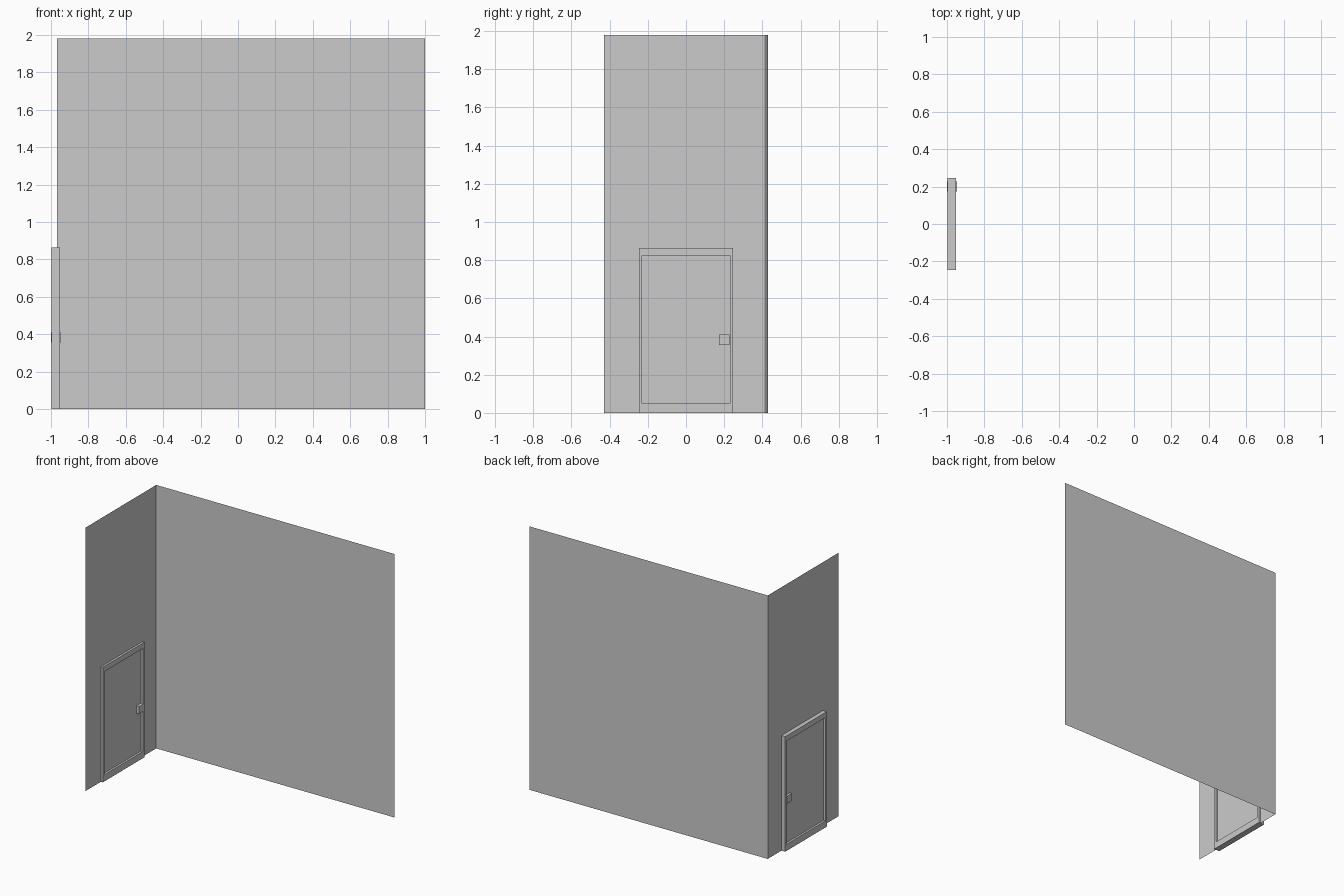
import bpy, bmesh

if "Cube" in bpy.data.objects:
    bpy.data.objects.remove(bpy.data.objects["Cube"])

def mesh_object(name, bm):
    me = bpy.data.meshes.new(name)
    bm.to_mesh(me)
    bm.free()
    ob = bpy.data.objects.new(name, me)
    bpy.context.collection.objects.link(ob)
    return ob

def wall(name, a, b, height):
    """Single upright sheet between two floor points."""
    bm = bmesh.new()
    vs = [bm.verts.new((*p, z)) for p, z in ((a, 0), (b, 0), (b, height), (a, height))]
    bm.faces.new(vs)
    return mesh_object(name, bm)

def box(name, lo, hi):
    bm = bmesh.new()
    bmesh.ops.create_cube(bm, size=1)
    for v in bm.verts:
        v.co = [hi[i] if v.co[i] > 0 else lo[i] for i in range(3)]
    return mesh_object(name, bm)

# Room walls
corner = (-0.967, 0.41)
wall("side_wall", (-0.967, -0.429), corner, 1.98)
wall("back_wall", corner, (1.0, 0.429), 1.98)

# Door slab with a recessed panel on each face
door = box("door", (-0.998, -0.247, 0), (-0.951, 0.247, 0.865))
bm = bmesh.new()
bm.from_mesh(door.data)
for sign in (-1, 1):
    face = max(bm.faces, key=lambda f: sign * f.calc_center_median().x)
    bmesh.ops.inset_region(bm, faces=[face], thickness=0.025)
    for v in face.verts:
        v.co.z = 0.825 if v.co.z > 0.4 else 0.05
    bmesh.ops.inset_region(bm, faces=[face], thickness=0.0)
    for v in face.verts:
        v.co.x -= sign * 0.015
bm.to_mesh(door.data)
bm.free()

# Square knobs on both faces of the door
for name, x0, x1 in (("knob_inside", -0.966, -0.946), ("knob_outside", -1.0, -0.983)):
    box(name, (x0, 0.173, 0.355), (x1, 0.228, 0.41))
